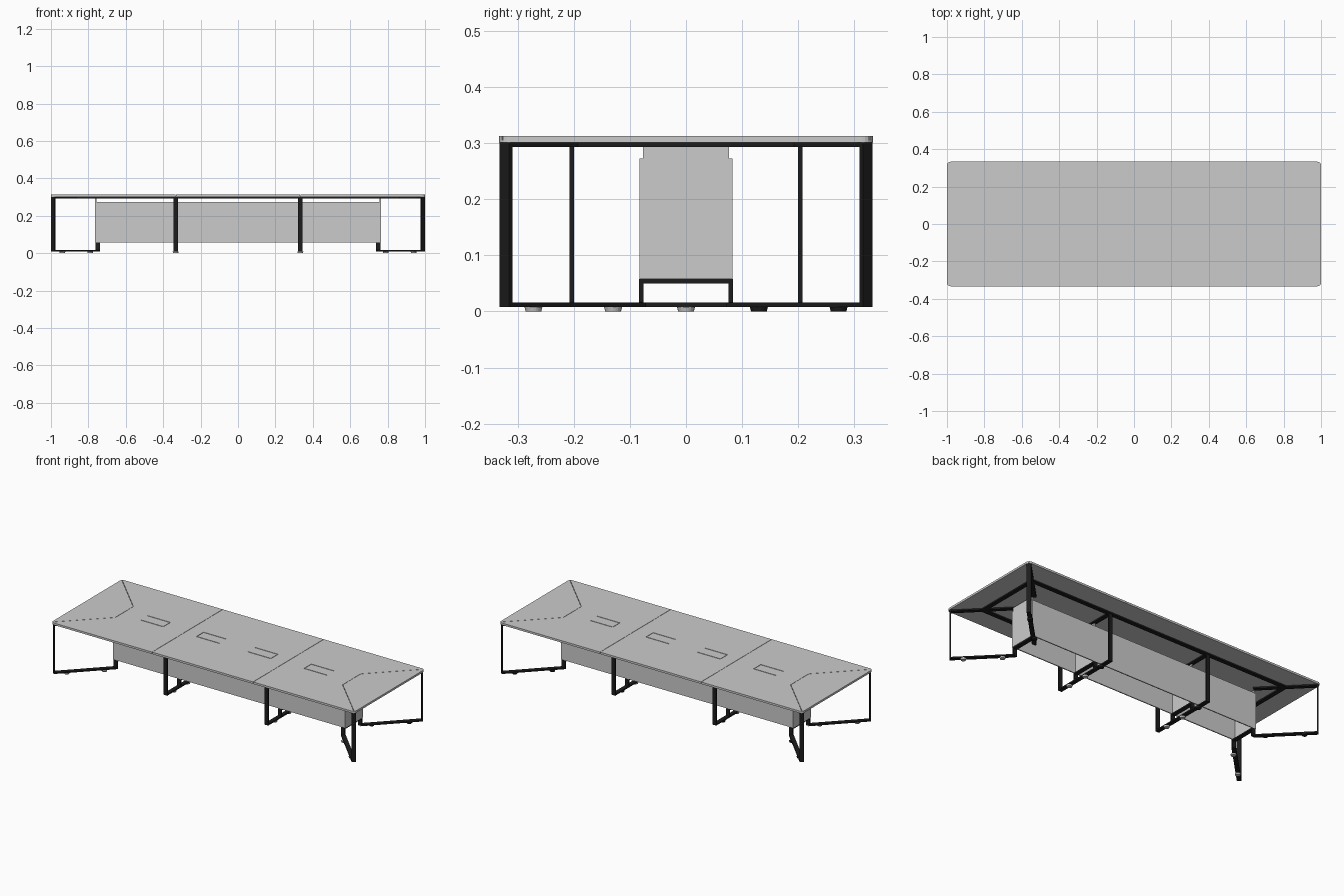
import bpy, bmesh
from mathutils import Vector, Matrix

if "Cube" in bpy.data.objects:
    bpy.data.objects.remove(bpy.data.objects["Cube"])

black = bpy.data.materials.new("black_metal")
black.diffuse_color = (0.012, 0.012, 0.012, 1)
black.use_nodes = True
black.node_tree.nodes["Principled BSDF"].inputs["Base Color"].default_value = black.diffuse_color
W, T = 0.024, 0.008            # flat bar width and thickness


def add_bar(bm, p, q, n, w=W, t=T):
    """Box from p to q; w runs along the normal n, t across it."""
    p, q, n = Vector(p), Vector(q), Vector(n).normalized()
    d = (q - p).normalized()
    s = d.cross(n)
    m = Matrix((d * (q - p).length, n * w, s * t)).transposed().to_4x4()
    m.translation = (p + q) / 2
    bmesh.ops.create_cube(bm, size=1, matrix=m)


def add_box(bm, x0, x1, y0, y1, z0, z1):
    m = Matrix.Translation(((x0 + x1) / 2, (y0 + y1) / 2, (z0 + z1) / 2))
    bmesh.ops.create_cube(bm, size=1, matrix=m @ Matrix.Diagonal((x1 - x0, y1 - y0, z1 - z0, 1)))


def finish(bm, name, mat=None):
    bmesh.ops.recalc_face_normals(bm, faces=bm.faces)
    me = bpy.data.meshes.new(name)
    bm.to_mesh(me)
    bm.free()
    ob = bpy.data.objects.new(name, me)
    bpy.context.collection.objects.link(ob)
    if mat:
        me.materials.append(mat)
    return ob


# Tabletop slab with rounded corners
bm = bmesh.new()
add_box(bm, -1, 1, -0.333, 0.333, 0.301, 0.313)
upright = [e for e in bm.edges if abs(e.verts[0].co.z - e.verts[1].co.z) > 0.005]
bmesh.ops.bevel(bm, geom=upright, offset=0.02, segments=5, profile=0.5, affect='EDGES')
top = finish(bm, "tabletop")

# Grooves between the panels and around the cable lids
bm = bmesh.new()
zc, deep = 0.313, 0.014
for s in (-1, 1):
    add_bar(bm, (s * 0.333, -0.4, zc), (s * 0.333, 0.4, zc), (1, 0, 0), 0.002, deep)
    add_bar(bm, (s * 0.75, -0.085, zc), (s * 0.75, 0.085, zc), (1, 0, 0), 0.002, deep)
    for r in (-1, 1):
        add_bar(bm, (s * 0.75, r * 0.085, zc), (s * 1.01, r * 0.343, zc), (-r * s, 1, 0), 0.002, deep)
for x0, x1, end in ((-0.62, -0.47, 1), (-0.25, -0.10, 0), (0.09, 0.24, 1), (0.46, 0.61, 0)):
    xe = x1 if end else x0
    for y in (-0.033, 0.033):
        add_bar(bm, (x0, y, zc), (x1, y, zc), (0, 1, 0), 0.004, deep)
    add_bar(bm, (xe, -0.033, zc), (xe, 0.033, zc), (1, 0, 0), 0.003, deep)
cutter = finish(bm, "groove_cutter")
cutter.hide_render = True
mod = top.modifiers.new("grooves", 'BOOLEAN')
mod.operation, mod.object, mod.solver, mod.use_self = 'DIFFERENCE', cutter, 'EXACT', True
bpy.context.view_layer.objects.active = top
bpy.ops.object.modifier_apply(modifier=mod.name)
bpy.data.objects.remove(cutter)

# Leg frames
LOW, HIGH, SHELF = 0.012, 0.297, 0.054
for s, side in ((-1, "left"), (1, "right")):
    # End frame: splayed corner legs joined under the cable box
    bm = bmesh.new()
    for r in (-1, 1):
        n = (-r * s, 1, 0)
        xo, yo = s * 0.988, r * 0.321
        xi, yi = s * 0.75, r * 0.08
        add_bar(bm, (xo, yo, 0.008), (xo, yo, 0.301), n)
        for z in (LOW, HIGH):
            add_bar(bm, (xo, yo, z), (xi, yi, z), n)
        add_bar(bm, (xi, yi, 0.008), (xi, yi, 0.058), (1, 0, 0))
    add_bar(bm, (s * 0.75, -0.084, SHELF), (s * 0.75, 0.084, SHELF), (1, 0, 0))
    finish(bm, side + "_end_frame", black)

    # Middle frame: closed loop with a raised rest for the box
    bm = bmesh.new()
    x = s * 0.333
    for z in (LOW, HIGH):
        add_bar(bm, (x, -0.208, z), (x, 0.208, z), (1, 0, 0))
    for r in (-1, 1):
        add_bar(bm, (x, r * 0.204, 0.008), (x, r * 0.204, 0.301), (1, 0, 0))
        add_bar(bm, (x, r * 0.08, 0.008), (x, r * 0.08, 0.058), (1, 0, 0))
    add_bar(bm, (x, -0.084, SHELF), (x, 0.084, SHELF), (1, 0, 0))
    finish(bm, side + "_middle_frame", black)

# Rectangular beam frame under the top
bm = bmesh.new()
for s in (-1, 1):
    add_bar(bm, (-0.87, s * 0.2, HIGH), (0.87, s * 0.2, HIGH), (0, 1, 0))
    add_bar(bm, (s * 0.866, -0.2, HIGH), (s * 0.866, 0.2, HIGH), (1, 0, 0))
finish(bm, "under_top_beams", black)

# Cable box: long side panels, end panels and inner dividers, open below
for s, side in ((-1, "front"), (1, "back")):
    bm = bmesh.new()
    add_box(bm, -0.765, 0.765, s * 0.08 - 0.003, s * 0.08 + 0.003, 0.058, 0.273)
    finish(bm, side + "_box_panel")
for name, x in (("left_end", -0.761), ("left_divider", -0.333), ("right_divider", 0.333), ("right_end", 0.761)):
    bm = bmesh.new()
    add_box(bm, x - 0.004, x + 0.004, -0.077, 0.077, 0.058, 0.293)
    finish(bm, name + "_box_panel")

# Round levelling feet
feet = [(s * 0.939, r * 0.272) for s in (-1, 1) for r in (-1, 1)]
feet += [(s * 0.79, r * 0.13) for s in (-1, 1) for r in (-1, 1)]
feet += [(s * 0.333, y) for s in (-1, 1) for y in (-0.13, 0, 0.13)]
for i, (x, y) in enumerate(feet):
    bm = bmesh.new()
    bmesh.ops.create_cone(bm, cap_ends=True, segments=20, radius1=0.014, radius2=0.016, depth=0.008,
                          matrix=Matrix.Translation((x, y, 0.004)))
    finish(bm, "foot_%d" % (i + 1), black if y > 0.05 else None)
